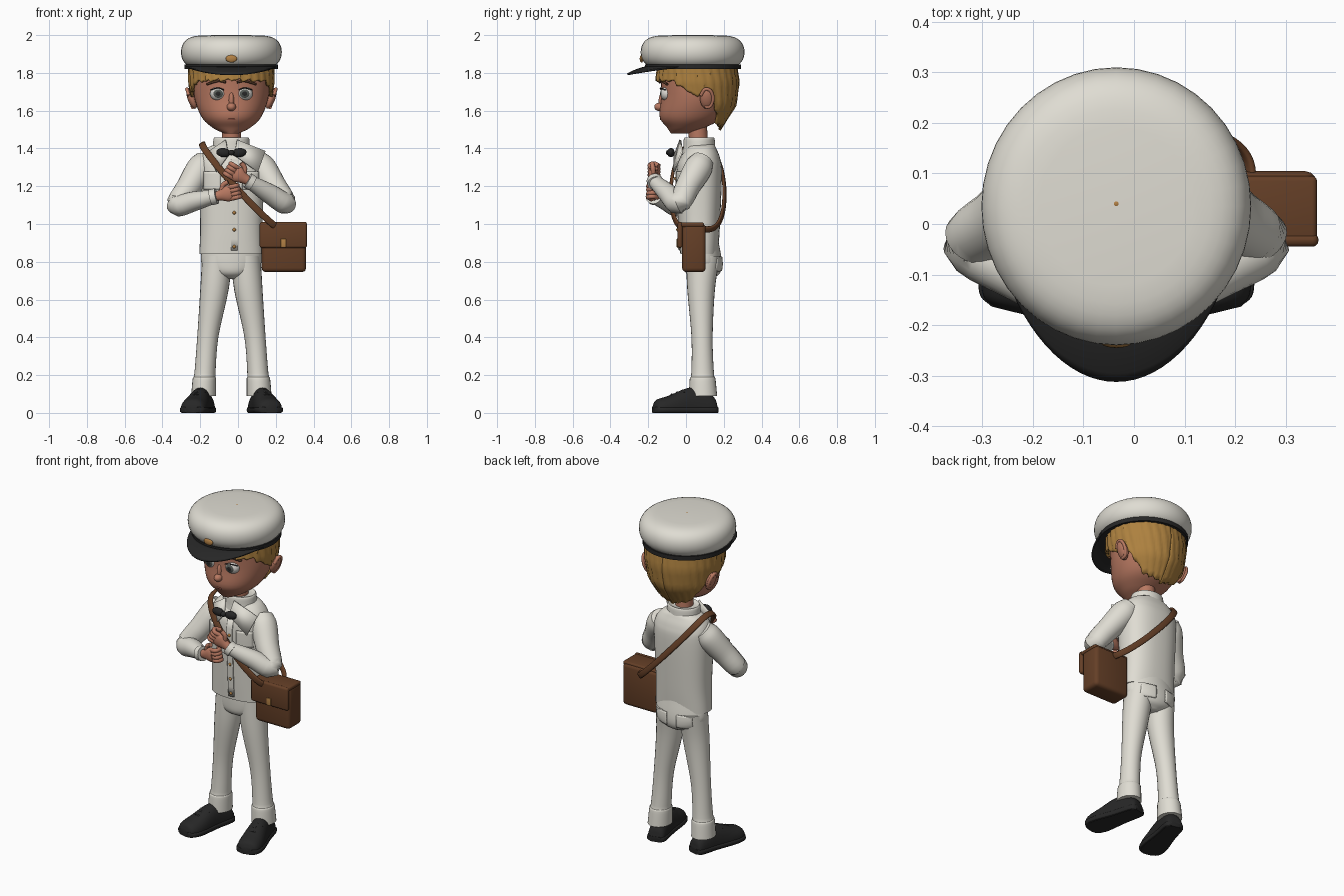
import bpy, bmesh, math, random
from mathutils import Vector, Matrix

random.seed(4)
if "Cube" in bpy.data.objects:
    bpy.data.objects.remove(bpy.data.objects["Cube"])

CX = -.035  # body centre line
SIDES = ((-1, "right"), (1, "left"))
UP, BACK = Vector((0, 0, 1)), Vector((0, 1, 0))


def material(name, *rgb):
    m = bpy.data.materials.new(name)
    m.use_nodes = True
    m.diffuse_color = (*rgb, 1)
    m.node_tree.nodes["Principled BSDF"].inputs["Base Color"].default_value = (*rgb, 1)
    m.node_tree.nodes["Principled BSDF"].inputs["Roughness"].default_value = .7
    return m


WHITE = material("white_cloth", .74, .72, .65)
SKIN = material("skin", .48, .19, .12)
HAIR = material("blond_hair", .42, .22, .05)
BROWN = material("brown_leather", .13, .05, .02)
BLACK = material("black", .02, .02, .02)
GOLD = material("brass", .45, .22, .06)
EYE = material("eye_white", .7, .68, .64)
IRIS = material("grey_iris", .09, .1, .09)
BROW = material("dark_brown", .09, .04, .02)
LIP = material("lip", .3, .09, .06)


def finish(name, bm, *mats):
    bmesh.ops.recalc_face_normals(bm, faces=bm.faces)
    mesh = bpy.data.meshes.new(name)
    bm.to_mesh(mesh)
    bm.free()
    for mat in mats:
        mesh.materials.append(mat)
    for poly in mesh.polygons:
        poly.use_smooth = True
    mesh.set_sharp_from_angle(angle=math.radians(45))
    obj = bpy.data.objects.new(name, mesh)
    bpy.context.scene.collection.objects.link(obj)
    return obj


def smooth_rows(rows, steps):
    # Catmull-Rom curve through the given rows
    rows = [Vector(row) for row in rows]
    padded = [rows[0] * 2 - rows[1], *rows, rows[-1] * 2 - rows[-2]]
    out = []
    for a, b, c, d in zip(padded, padded[1:], padded[2:], padded[3:]):
        for k in range(steps):
            t = k / steps
            out.append(b + ((c - a) * t + (a * 2 - b * 5 + c * 4 - d) * t**2
                            + (b * 3 - a - c * 3 + d) * t**3) / 2)
    return out + [rows[-1]]


def tube(name, rows, mat, hint=BACK, axis=None, sides=24, square=2, steps=5,
         centre=None, matrix=Matrix(), floor=None):
    # each row holds a point, a half width and a half height
    rows = smooth_rows(rows, steps)
    points = [Vector(row[:3]) for row in rows]
    bm = bmesh.new()
    rings = []
    for i, (row, point) in enumerate(zip(rows, points)):
        tangent = axis or points[min(i + 1, len(points) - 1)] - points[max(i - 1, 0)]
        across = tangent.cross(point - centre if centre else hint).normalized()
        upward = across.cross(tangent).normalized()
        ring = []
        for k in range(sides):
            c, s = math.cos(math.tau * k / sides), math.sin(math.tau * k / sides)
            u = math.copysign(abs(c) ** (2 / square), c) * row[3]
            v = math.copysign(abs(s) ** (2 / square), s) * row[4]
            spot = point + across * u + upward * v
            if floor is not None:
                spot.z = max(spot.z, floor)
            ring.append(bm.verts.new(spot))
        rings.append(ring)
    for a, b in zip(rings, rings[1:]):
        for k in range(sides):
            bm.faces.new((a[k], a[k - 1], b[k - 1], b[k]))
    bm.faces.new(rings[0])
    bm.faces.new(rings[-1])
    bm.transform(matrix)
    return finish(name, bm, mat)


def cord(name, points, mat, width, height, **options):
    return tube(name, [(*p, width, height) for p in points], mat, **options)


def stack(name, rows, mat, **options):
    # horizontal rings: z, centre y, half width, half depth
    return tube(name, [(CX, y, z, w, d) for z, y, w, d in rows], mat, axis=UP, sides=40, **options)


def ball(name, place, size, mat, turn=0):
    bm = bmesh.new()
    bmesh.ops.create_uvsphere(bm, u_segments=24, v_segments=16, radius=1)
    bm.transform(Matrix.Translation(place) @ Matrix.Rotation(turn, 4, 'Y') @ Matrix.Diagonal((*size, 1)))
    return finish(name, bm, mat)


def box(name, place, size, mat, bevel):
    bm = bmesh.new()
    bmesh.ops.create_cube(bm, size=1)
    bm.transform(Matrix.Translation(place) @ Matrix.Diagonal((*size, 1)))
    bmesh.ops.bevel(bm, geom=bm.edges[:], offset=bevel, segments=3, profile=.5, affect='EDGES')
    return finish(name, bm, mat)


def sheet(name, grid, mat, thickness):
    bm = bmesh.new()
    verts = [[bm.verts.new(point) for point in row] for row in grid]
    for a, b in zip(verts, verts[1:]):
        for k in range(len(a) - 1):
            bm.faces.new((a[k], a[k + 1], b[k + 1], b[k]))
    obj = finish(name, bm, mat)
    solid = obj.modifiers.new("thickness", 'SOLIDIFY')
    solid.thickness, solid.offset = thickness, 0
    return obj


def patch(name, x, z, width, height, target, front=True):
    # cloth plate wrapped on a garment
    steps = [i / 8 - .5 for i in range(9)]
    grid = [[(x + i * width, -.5 if front else .5, z + j * height) for i in steps] for j in steps]
    obj = sheet(name, grid, WHITE, .008)
    wrap = obj.modifiers.new("wrap", 'SHRINKWRAP')
    wrap.target, wrap.wrap_method, wrap.wrap_mode = target, 'PROJECT', 'ABOVE_SURFACE'
    wrap.offset, wrap.use_project_y = .003, True
    wrap.use_positive_direction, wrap.use_negative_direction = front, not front
    obj.modifiers.move(1, 0)


def along(table, x):
    # straight-line lookup in a small table
    for (a, *u), (b, *v) in zip(table, table[1:]):
        if x <= b:
            t = max(0, (x - a) / (b - a))
            return [p + (q - p) * t for p, q in zip(u, v)]
    return table[-1][1:]


# Head and neck
stack("head", [(1.48, -.03, .04, .05), (1.51, 0, .1, .1), (1.57, .03, .16, .17),
               (1.69, .06, .2, .19), (1.85, .06, .2, .2)], SKIN)
cord("neck", [(CX, .07, 1.38), (CX, .06, 1.53)], SKIN, .05, .05)
ball("nose", (CX, -.14, 1.62), (.024, .028, .022), SKIN)
ball("nose_bridge", (CX, -.12, 1.65), (.016, .025, .05), SKIN)
cord("mouth", [(CX + s * .03, -.135 + abs(s) * .01, 1.555) for s in (-1, 0, 1)], LIP, .005, .004)
for s, side in SIDES:
    bm = bmesh.new()
    bmesh.ops.create_uvsphere(bm, u_segments=24, v_segments=20, radius=1)
    for face in bm.faces:  # iris and pupil by distance from the front pole
        depth = face.calc_center_median().z
        face.material_index = 2 if depth > .95 else 1 if depth > .82 else 0
    bm.transform(Matrix.Translation((CX + s * .07, -.1, 1.69)) @ Matrix.Diagonal((.043, .037, .038, 1))
                 @ Matrix.Rotation(math.pi / 2, 4, 'X'))
    finish(side + "_eye", bm, EYE, IRIS, BLACK)
    cord(side + "_eyelash", [(CX + s * x, y, z) for x, y, z in
         ((.04, -.13, 1.71), (.07, -.135, 1.72), (.11, -.11, 1.71))], BLACK, .003, .004)
    cord(side + "_eyebrow", [(CX + s * x, y, z) for x, y, z in
         ((.03, -.14, 1.75), (.07, -.13, 1.757), (.13, -.1, 1.74))], BROW, .006, .007)
    ball(side + "_ear", (CX + s * .21, .11, 1.665), (.022, .036, .058), SKIN, s * .35)
    rim = [math.pi * (.9 - .3 * i) for i in range(6)]
    cord(side + "_ear_rim", [(CX + s * (.22 + .016 * math.sin(a)), .11 + .033 * math.cos(a),
         1.665 + .05 * math.sin(a)) for a in rim], SKIN, .009, .009, hint=Vector((1, 0, 0)))

# Hair shell with an uneven lower edge, swept round the skull
hairline = [(0, 1.757), (.3, 1.75), (.49, 1.67), (.56, 1.7), (.76, 1.53), (1, 1.5)]
skull = [(1.49, .05, .13, .12), (1.63, .06, .2, .2), (1.75, .06, .22, .215), (1.86, .06, .22, .2)]
columns, lines, top = 120, 12, 1.86
hair = [[] for _ in range(lines + 1)]
for i in range(columns + 1):
    a = math.tau * i / columns - math.pi
    low = along(hairline, abs(a) / math.pi)[0] + .003 * (i % 5) + random.uniform(-.004, .004)
    for j, line in enumerate(hair):
        z = low + (top - low) * j / lines
        y, w, d = along(skull, z)
        strand = 1 + .012 * math.sin(a * 30 + z * 22) + .006 * math.sin(a * 53 - z * 30)
        line.append((CX + math.sin(a) * w * strand, y - math.cos(a) * d * strand, z))
sheet("hair", hair, HAIR, .014)

# Cap
crown = [math.radians(-52 + 142 * i / 16) for i in range(17)]
stack("cap_crown", [(1.91 + .09 * math.sin(a), .035, .267 * math.cos(a) ** .3, .275 * math.cos(a) ** .3)
                    for a in crown[:-1]] + [(2, .035, .01, .01)], WHITE, steps=1)
stack("cap_band", [(z, .037, .247, .253) for z in (1.82, 1.845)], BLACK, steps=1)
visor = []
for j in range(7):
    visor.append([])
    for i in range(33):
        t = i / 16 - 1
        reach = max(0, math.cos(t * math.pi / 2)) ** .8 * j / 6
        a = t * 1.25
        visor[j].append((CX + .247 * math.sin(a) * (1 - .06 * reach), .04 - .25 * math.cos(a) - .1 * reach,
                         1.83 - .02 * reach - .018 * reach**2))
sheet("cap_visor", visor, BLACK, .01)
ball("cap_badge", (CX, -.235, 1.875), (.03, .01, .02), GOLD)
ball("cap_button", (CX, .04, 1.997), (.007, .007, .004), GOLD)

# Jacket, collar and bow tie
jacket = stack("jacket", [(.84, .07, .17, .1), (1, .07, .165, .11), (1.27, .07, .174, .12),
                          (1.35, .075, .165, .105), (1.4, .08, .13, .08), (1.42, .08, .09, .07)],
               WHITE, square=2.4)
stack("collar", [(1.36, .07, .12, .09), (1.4, .07, .1, .085), (1.455, .07, .093, .08), (1.45, .07, .07, .06)], WHITE)
for s, side in SIDES:
    spread = .15 + s * .03
    inner = [Vector((.03, -.03, 1.445)), Vector((.015, -.06, 1.365))]
    outer = [Vector((spread, -.02, 1.385)), Vector((spread - .04, -.065, 1.275))]
    sheet(side + "_lapel", [[(CX + s * p.x, p.y, p.z) for p in edge] for edge in (inner, outer)], WHITE, .01)
    patch(side + "_chest_pocket", CX + s * .1, 1.23, .085, .095, jacket)
    ball(side + "_bow", (CX + s * .042, -.08, 1.378), (.038, .02, .024), BLACK, s * -.1)
ball("bow_knot", (CX, -.09, 1.378), (.016, .016, .015), BLACK)
patch("button_placket", -.02, 1.1, .036, .48, jacket)
for i in range(5):
    ball(f"button_{i}", (-.02, -.04 - .004 * i, .88 + .09 * i), (.009, .008, .009), GOLD)

# Trousers and shoes
seat = stack("trouser_seat", [(.92, .08, .15, .09), (.8, .09, .16, .1), (.74, .09, .12, .09), (.71, .09, .04, .05)], WHITE)
leg = [(.075, .09, .83, .08, .09), (.09, .08, .65, .075, .073), (.125, .085, .4, .056, .056),
       (.14, .088, .21, .056, .06), (.143, .088, .18, .062, .068), (.147, .09, .09, .066, .075)]
shoe = [(.165, .03, .03), (.14, .05, .09), (.03, .056, .135), (-.1, .07, .09), (-.16, .06, .07), (-.18, .03, .04)]
for s, side in SIDES:
    tube(side + "_trouser_leg", [(CX + s * x, *rest) for x, *rest in leg], WHITE, axis=UP)
    patch(side + "_back_pocket", CX + s * .075, .79, .085, .075, seat, front=False)
    pose = (Matrix.Translation((CX + s * .145, .1, 0)) @ Matrix.Rotation(s * .24, 4, 'Z')
            @ Matrix.Translation((0, -.1, 0)))
    style = dict(hint=UP, axis=-BACK, matrix=pose, floor=0)
    tube(side + "_shoe", [(0, y, .02, w, h - .02) for y, w, h in shoe], BLACK, square=2.3, **style)
    tube(side + "_sole", [(0, y, .016, w + .006, .016) for y, w, h in shoe], BLACK, square=5, **style)
    for i in range(3):
        lace = [(.035 * k, -.02 - .03 * i, .12 - .011 * i - .014 * abs(k)) for k in (-1, 0, 1)]
        cord(f"{side}_lace_{i}", lace, BLACK, .005, .005, sides=8, matrix=pose)

# Arms bent at the elbow, hands holding the strap
arms = {"left": ((.1, .09, 1.34), (.25, -.04, 1.11), (.06, -.165, 1.225)),
        "right": ((-.17, .09, 1.34), (-.32, -.04, 1.1), (-.125, -.17, 1.145))}
for side, joints in arms.items():
    shoulder, elbow, wrist = map(Vector, joints)
    path = [shoulder, shoulder.lerp(elbow, .2), shoulder.lerp(elbow, .6), elbow, elbow.lerp(wrist, .45), wrist]
    sleeve = [(*p, r, r) for p, r in zip(path, (.058, .074, .066, .058, .052, .036))]
    tube(side + "_sleeve", sleeve, WHITE, hint=Vector((0, .3, 1)))
    reach = wrist - elbow
    reach = Vector((reach.x, reach.y * .3, reach.z)).normalized()
    rise = reach.cross(BACK).normalized()
    rise *= math.copysign(1, rise.z)
    cord(side + "_cuff", [wrist - reach * .02, wrist + reach * .012], WHITE, .042, .042, steps=1)
    palm = ((-.01, .022, .022), (.03, .028, .022), (.07, .042, .023), (.095, .038, .018))
    tube(side + "_palm", [(*(wrist + reach * d), w, h) for d, w, h in palm], SKIN)
    for i in range(4):
        base = wrist + reach * .085 + rise * (.02 * (i - 1.5))
        curl = [base + reach * d + BACK * y for d, y in ((0, 0), (.035, -.006), (.05, .02), (.025, .04))]
        cord(f"{side}_finger_{i}", curl, SKIN, .0125, .0125, hint=rise, sides=12)
    base = wrist + reach * .045
    cord(side + "_thumb", [base + rise * .02, base + rise * .05 + reach * .015, base + rise * .06 + reach * .045],
         SKIN, .013, .013, sides=12)

# Shoulder bag, hung from a slanted strap loop
box("bag_body", (.243, .042, .873), (.235, .125, .255), BROWN, .022)
box("bag_flap", (.24, -.032, .942), (.25, .026, .138), BROWN, .012)
box("bag_lid", (.242, .03, .996), (.24, .13, .024), BROWN, .01)
box("bag_clasp", (.24, -.046, .9), (.028, .008, .045), GOLD, .003)
strap = []
for i in range(41):
    c, s = math.cos(math.tau * i / 40), math.sin(math.tau * i / 40)
    strap.append((.02 + .21 * c, .062 + math.copysign(.142 * abs(s) ** .6, s), 1.2 - .225 * c - .04 * abs(s)))
cord("bag_strap", strap, BROWN, .018, .008, centre=Vector((CX, .075, 1.15)), sides=16, square=3, steps=2)
